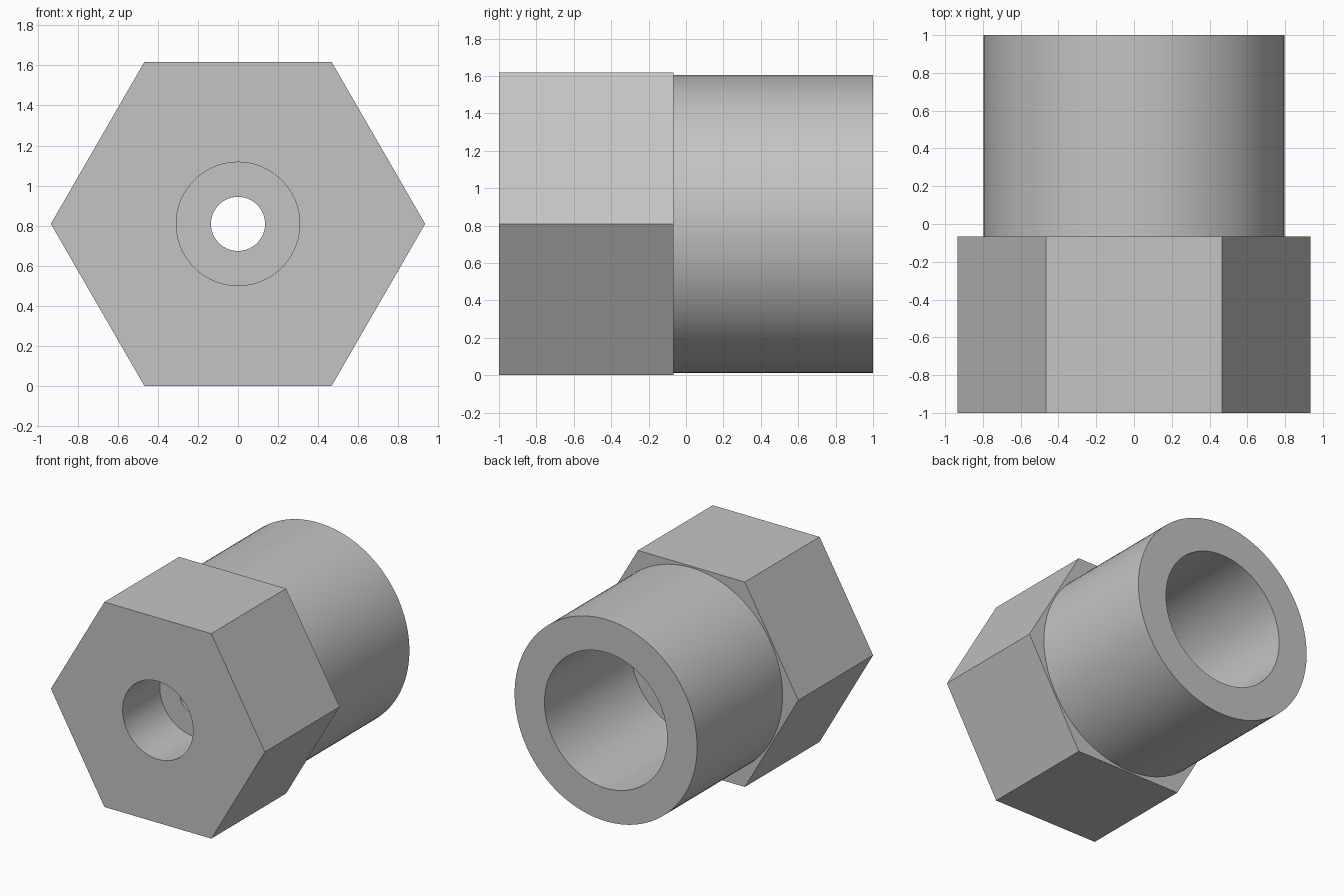
import bpy
import bmesh
import math

cube = bpy.data.objects.get("Cube")
if cube:
    bpy.data.objects.remove(cube, do_unlink=True)

SEGMENTS = 96
APOTHEM = 0.809
SHANK, BACK_BORE, FRONT_BORE, HOLE = 0.797, 0.536, 0.308, 0.135
FRONT, SHOULDER, BACK = -1.0, -0.067, 1.0
FRONT_FLOOR, BACK_FLOOR = -0.535, -0.08

metal = bpy.data.materials.new("plain grey metal")
metal.use_nodes = True
grey = (0.55, 0.55, 0.55, 1)
metal.diffuse_color = grey
metal.node_tree.nodes["Principled BSDF"].inputs["Base Color"].default_value = grey


def ring(bm, y, radius, hexagonal=False):
    """Loop of points around the y axis, round or six-sided."""
    verts = []
    for i in range(SEGMENTS):
        a = math.tau * i / SEGMENTS
        r = radius
        if hexagonal:
            r /= math.cos(a % (math.pi / 3) - math.pi / 6)
        verts.append(bm.verts.new((r * math.cos(a), y, r * math.sin(a) + APOTHEM)))
    return verts


bm = bmesh.new()

# Closed section: hex head, shank, back socket, through hole, front socket
rings = [
    ring(bm, FRONT, APOTHEM, True),
    ring(bm, SHOULDER, APOTHEM, True),
    ring(bm, SHOULDER, SHANK),
    ring(bm, BACK, SHANK),
    ring(bm, BACK, BACK_BORE),
    ring(bm, BACK_FLOOR, BACK_BORE),
    ring(bm, BACK_FLOOR, HOLE),
    ring(bm, FRONT_FLOOR, HOLE),
    ring(bm, FRONT_FLOOR, FRONT_BORE),
    ring(bm, FRONT, FRONT_BORE),
]
for a, b in zip(rings, rings[1:] + rings[:1]):
    for i in range(SEGMENTS):
        j = (i + 1) % SEGMENTS
        bm.faces.new((a[i], a[j], b[j], b[i]))

# Merge the strips of each hex side into one flat face
strips = [bm.edges.get((rings[0][i], rings[1][i]))
          for i in range(SEGMENTS) if i % (SEGMENTS // 6)]
bmesh.ops.dissolve_edges(bm, edges=strips, use_verts=False)
bmesh.ops.recalc_face_normals(bm, faces=bm.faces)

mesh = bpy.data.meshes.new("hex_fitting")
bm.to_mesh(mesh)
bm.free()
mesh.materials.append(metal)
fitting = bpy.data.objects.new("hex_fitting", mesh)
bpy.context.collection.objects.link(fitting)

# Smooth round walls, crisp rims and hex corners
bpy.ops.object.select_all(action="DESELECT")
fitting.select_set(True)
bpy.context.view_layer.objects.active = fitting
bpy.ops.object.shade_smooth_by_angle(angle=math.radians(30))
